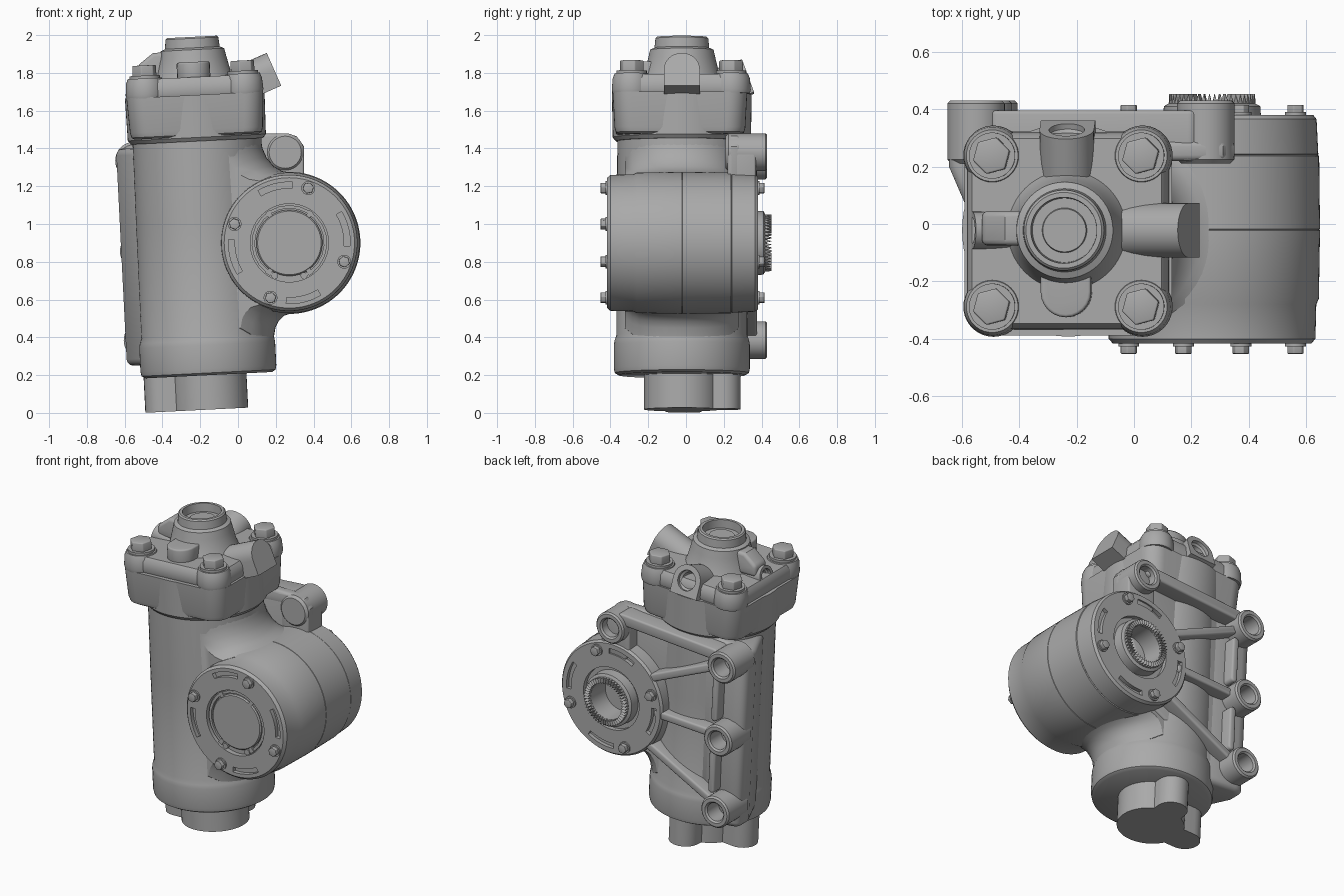
import bpy, bmesh, math
from math import cos, sin, pi, radians, sqrt
from mathutils import Matrix, Vector

old = bpy.data.objects.get("Cube")
if old:
    bpy.data.objects.remove(old)

metal = bpy.data.materials.new("cast_grey")
metal.use_nodes = True
metal.diffuse_color = (0.4, 0.4, 0.4, 1)
metal.node_tree.nodes["Principled BSDF"].inputs["Base Color"].default_value = (0.4, 0.4, 0.4, 1)

T = Matrix.Translation
R = lambda deg, axis: Matrix.Rotation(radians(deg), 4, axis)
BODY = T((-0.145, -0.022, 0)) @ Matrix.Rotation(-0.05, 4, 'Y')  # leaning main axis
BACK = R(-90, 'X')                                              # extrudes along +y
SIDE = T((0.272, 0, 0.9)) @ BACK                                # cross cylinder axis
OUT = Matrix(((0, 0, 1, 0), (1, 0, 0, 0), (0, 1, 0, 0), (0, 0, 0, 1)))


def smooth(ob):
    for o in bpy.context.selected_objects:
        o.select_set(False)
    ob.select_set(True)
    bpy.context.view_layer.objects.active = ob
    bpy.ops.object.shade_smooth_by_angle(angle=radians(32))


def finish(name, bm, m, bevel=0):
    bmesh.ops.recalc_face_normals(bm, faces=bm.faces)
    bm.transform(m)
    me = bpy.data.meshes.new(name)
    bm.to_mesh(me)
    bm.free()
    me.materials.append(metal)
    ob = bpy.data.objects.new(name, me)
    bpy.context.collection.objects.link(ob)
    if bevel:
        b = ob.modifiers.new("round", 'BEVEL')
        b.width, b.segments, b.limit_method = bevel, 3, 'ANGLE'
        b.angle_limit = radians(40)
        bpy.context.view_layer.objects.active = ob
        bpy.ops.object.modifier_apply(modifier="round")
    smooth(ob)
    return ob


def loft(name, rings, m, bevel=0):
    """Skin closed rings of equal length, capping both ends."""
    bm = bmesh.new()
    vs = [[bm.verts.new(p) for p in ring] for ring in rings]
    n = len(vs[0])
    for a, b in zip(vs, vs[1:]):
        for i in range(n):
            j = (i + 1) % n
            bm.faces.new((a[i], a[j], b[j], b[i]))
    bm.faces.new(vs[0])
    bm.faces.new(vs[-1])
    return finish(name, bm, m, bevel)


def prism(name, pts, z0, z1, m, bevel=0):
    return loft(name, [[(x, y, z) for x, y in pts] for z in (z0, z1)], m, bevel)


def lathe(name, profile, m, steps=72):
    bm = bmesh.new()
    vs = [bm.verts.new((r, 0, z)) for r, z in profile]
    es = [bm.edges.new(p) for p in zip(vs, vs[1:])]
    bmesh.ops.spin(bm, geom=vs + es, cent=(0, 0, 0), axis=(0, 0, 1), angle=2 * pi, steps=steps)
    bmesh.ops.remove_doubles(bm, verts=bm.verts, dist=1e-4)
    return finish(name, bm, m)


def disc(name, r, z0, z1, m, steps=48):
    return lathe(name, [(0, z0), (r, z0), (r, z1), (0, z1)], m, steps)


def cut(ob, cutter):
    cutter.hide_render = True
    mod = ob.modifiers.new("cut", 'BOOLEAN')
    mod.operation, mod.object, mod.solver = 'DIFFERENCE', cutter, 'EXACT'
    bpy.context.view_layer.objects.active = ob
    bpy.ops.object.modifier_apply(modifier="cut")
    bpy.data.objects.remove(cutter)
    smooth(ob)


def arc(r, a0, a1, n, c=(0, 0)):
    return [(c[0] + r * cos(radians(a0 + (a1 - a0) * i / n)),
             c[1] + r * sin(radians(a0 + (a1 - a0) * i / n))) for i in range(n + 1)]


def capsule(p, q, r):
    a = math.degrees(math.atan2(q[1] - p[1], q[0] - p[0]))
    return arc(r, a - 90, a + 90, 12, q) + arc(r, a + 90, a + 270, 12, p)


def rounded(w, h, r):
    return [p for k, (sx, sy) in enumerate(((1, 1), (-1, 1), (-1, -1), (1, -1)))
            for p in arc(r, 90 * k, 90 * k + 90, 8, (sx * (w - r), sy * (h - r)))]


def sector(r0, r1, a0, a1):
    return arc(r1, a0, a1, 20) + arc(r0, a1, a0, 20)


def flip(pts):
    return [(x, -z) for x, z in pts]


def bolt(name, m, r, h):
    disc(name + "_washer", r * 1.22, 0, h * 0.28, m, 32)
    prism(name + "_head", arc(r, 0, 300, 5), 0, h, m, h * 0.08)


# Main housing barrel with bottom collar
lathe("housing_barrel", [(0, 0.2), (0.335, 0.2), (0.355, 0.212), (0.36, 0.235), (0.36, 0.36),
      (0.356, 0.385), (0.347, 0.41), (0.345, 1.0), (0.34, 1.6), (0, 1.6)], BODY)

# Lobed foot below the collar
disc("foot_hub", 0.2, 0.018, 0.22, BODY)
prism("foot_side_lobe", capsule((0, 0), (-0.25, 0.01), 0.095), 0.018, 0.22, BODY)
prism("foot_back_lobe", capsule((0, 0), (0.02, 0.215), 0.095), 0.018, 0.22, BODY)

# Head: tapered skirt, round bulge and cover plate
HEAD = BODY @ T((0, -0.003, 0))
loft("head_skirt", [[(x, y, z) for x, y in rounded(w, w - 0.006, 0.1)] for w, z in
     ((0.33, 1.465), (0.345, 1.475), (0.352, 1.5), (0.362, 1.685))], BODY @ T((0, -0.01, 0)))
lathe("head_bulge", [(0, 1.44), (0.35, 1.44), (0.366, 1.46), (0.37, 1.685), (0, 1.685)], BODY)
loft("head_cover", [[(x, y, z) for x, y in rounded(w, w - 0.008, 0.1)] for w, z in
     ((0.345, 1.68), (0.352, 1.70), (0.347, 1.755), (0.33, 1.78))], HEAD)
lathe("top_boss", [(0, 1.75), (0.225, 1.75), (0.2, 1.79), (0.178, 1.88), (0.168, 1.925),
      (0.145, 1.935), (0.14, 1.985), (0.132, 1.993), (0.115, 1.993), (0.112, 1.94), (0.078, 1.94),
      (0.075, 1.95), (0, 1.95)], BODY)
prism("front_boss", capsule((0, 0), (0, -0.215), 0.088), 1.76, 1.86, BODY, 0.01)
for sx in (-1, 1):
    for sy in (-1, 1):
        corner = HEAD @ T((sx * 0.26, sy * 0.263, 1.78))
        lathe("corner_lobe", [(0, -0.1), (0.1, -0.1), (0.105, -0.08), (0.1, -0.02), (0.09, 0.006),
              (0, 0.006)], corner, 40)
        bolt("head_bolt", corner @ R(15, 'Z'), 0.066, 0.075)


# Arched ports around the head
def port(name, ang, d, z, elev, w, h, length, hole):
    m = BODY @ R(ang, 'Z') @ T((d, 0, z)) @ R(-elev, 'Y') @ OUT
    pts = arc(w / 2, 0, 180, 16, (0, h / 2 - w / 2)) + [(-w / 2, -h / 2), (w / 2, -h / 2)]
    ob = prism(name, pts, -length, 0, m)
    if hole:
        cut(ob, lathe("port_cutter", [(0, -0.1), (hole * 0.8, -0.1), (hole * 0.8, -0.03),
            (hole, -0.02), (hole, 0.05), (0, 0.05)], m, 32))


port("left_port", 0, 0.426, 1.80, 21, 0.19, 0.19, 0.36, 0)
port("back_port", 90, 0.35, 1.785, 20, 0.19, 0.19, 0.28, 0.062)
port("right_port", 180, 0.33, 1.785, 15, 0.13, 0.13, 0.2, 0.045)
prism("right_port_ridge", flip([(-0.53, 1.77), (-0.53, 1.84), (-0.45, 1.905), (-0.3, 1.915),
      (-0.3, 1.77)]), -0.075, 0.045, BACK, 0.02)

# Cross cylinder with front and rear covers
drum = lathe("cross_cylinder", [(0, -0.405), (0.168, -0.405), (0.175, -0.398), (0.175, -0.385),
    (0.207, -0.385), (0.207, -0.417), (0.345, -0.417), (0.36, -0.40), (0.363, -0.28),
    (0.372, -0.26), (0.376, -0.022), (0.372, -0.02), (0.376, -0.018), (0.373, 0.237),
    (0.367, 0.24), (0.37, 0.243), (0.364, 0.365), (0.352, 0.38), (0.2, 0.38), (0.2, 0.35),
    (0.172, 0.35), (0.168, 0.41), (0.15, 0.42), (0.118, 0.42), (0.112, 0.28), (0, 0.28)], SIDE, 96)
for ang in (19, 109, 199, 289):
    for y0, y1 in ((-0.45, -0.39), (0.355, 0.45)):
        cut(drum, prism("slot_cutter", sector(0.29, 0.322, ang - 50, ang - 16), y0, y1, SIDE))
    spot = SIDE @ R(ang, 'Z') @ T((0.307, 0, 0))
    bolt("front_cover_bolt", spot @ T((0, 0, -0.417)) @ R(180, 'X'), 0.03, 0.035)
    bolt("rear_cover_bolt", spot @ T((0, 0, 0.38)), 0.03, 0.035)

# Retaining ring in the front groove
prism("retaining_ring", sector(0.183, 0.2, 112, 428), -0.402, -0.38, SIDE)
for a in (66, 114):
    disc("ring_ear", 0.018, -0.408, -0.38, SIDE @ R(a, 'Z') @ T((0.19, 0, 0)), 20)
for a in (55, 125, 235, 305):
    prism("ring_key", sector(0.17, 0.203, a - 4, a + 4), -0.408, -0.38, SIDE)

# Serrated crown on the rear shaft end
bm = bmesh.new()
N = 96
rows = []
for i in range(N):
    a, tip = 2 * pi * i / N, 0.452 if i % 2 else 0.418
    rows.append([bm.verts.new((r * cos(a), r * sin(a), z)) for r, z in
                 ((0.152, 0.40), (0.15, tip), (0.12, tip), (0.118, 0.40))])
for i in range(N):
    a, b = rows[i], rows[(i + 1) % N]
    for k in range(4):
        j = (k + 1) % 4
        bm.faces.new((a[k], a[j], b[j], b[k]))
finish("serrated_crown", bm, SIDE)

# Fillet between barrel and cross cylinder, following both round surfaces
fillet = [(-0.05, 1.5), (0.118, 1.46), (0.13, 1.4), (0.152, 1.35), (0.19, 1.305), (0.235, 1.28),
          (0.29, 1.27), (0.29, 0.53), (0.245, 0.515), (0.215, 0.485), (0.198, 0.45),
          (0.188, 0.39), (-0.05, 0.37)]
rings = []
for i in range(17):
    y = -0.3 + 0.6 * i / 16
    dx = 0.345 - sqrt(0.345 ** 2 - y * y)
    k = sqrt(0.375 ** 2 - dx * dx) / 0.375
    rings.append([(x - dx, y - 0.022, 0.9 + (z - 0.9) * k) for x, z in fillet])
loft("blend_neck", rings, Matrix())

# Rear mounting bracket: web, side wall, lugs and ribs
prism("bracket_web", flip([(0.35, 1.41), (0.31, 1.465), (0.25, 1.48), (0.1, 1.48), (-0.55, 1.43),
      (-0.63, 1.37), (-0.59, 0.36), (-0.5, 0.29), (0.1, 0.6), (0.35, 1.2)]), 0.22, 0.29, BACK, 0.02)
prism("bracket_side_wall", [(-0.335, 0), (-0.43, 0.22), (-0.43, 0.32), (-0.36, 0.34), (-0.1, 0.3),
      (-0.1, 0)], 0.27, 1.42, BODY, 0.035)
lugs = {"upper_left": (0.25, 1.38), "upper_right": (-0.55, 1.335),
        "middle_right": (-0.525, 0.855), "lower_right": (-0.505, 0.385)}
for key, (x, z) in lugs.items():
    lathe(key + "_lug", [(0, 0.21), (0.085, 0.21), (0.1, 0.225), (0.1, 0.42), (0.09, 0.43),
          (0.068, 0.43), (0.058, 0.42), (0.058, 0.26), (0, 0.26)], T((x, 0, z)) @ BACK, 40)


def rib(name, p, q, w, y1):
    prism(name, flip(capsule(p, q, w)), 0.22, y1, BACK, 0.012)


A, B, C, D = [Vector(p) for p in lugs.values()]
rib("top_rib", A + Vector((-0.06, 0.06)), B + Vector((0.08, 0.055)), 0.036, 0.395)
rib("lug_block", A - Vector((0, 0.02)), A - Vector((0, 0.14)), 0.1, 0.37)
for lug, start in ((B, (0.0, 1.1)), (C, (-0.05, 0.88)), (D, (0.05, 0.68))):
    start = Vector(start)
    rib("web_rib", start, lug + (start - lug).normalized() * 0.1, 0.025, 0.375)
for lo, hi in ((D, C), (C, B)):
    gap = (hi - lo).normalized() * 0.11
    rib("side_rib", lo + gap + Vector((0.07, 0)), hi - gap + Vector((0.07, 0)), 0.022, 0.375)
